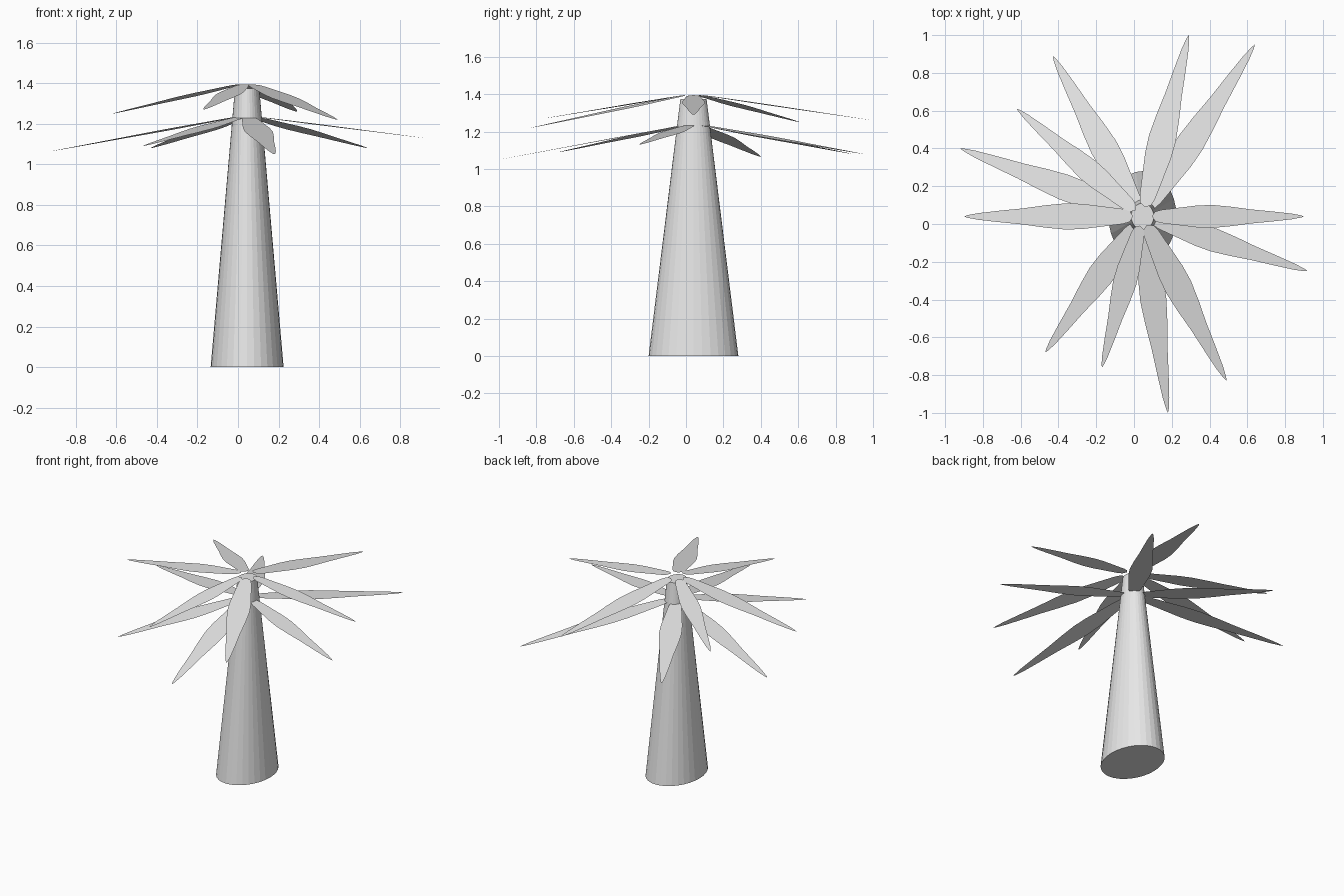
import bpy
import bmesh
from math import hypot
from mathutils import Vector

cube = bpy.data.objects.get("Cube")
if cube:
    bpy.data.objects.remove(cube)

GREY = (0.8, 0.8, 0.8, 1)
grey = bpy.data.materials.new("plain grey")
grey.use_nodes = True
grey.diffuse_color = GREY
grey.node_tree.nodes["Principled BSDF"].inputs["Base Color"].default_value = GREY

CENTRE = Vector((0.045, 0.04, 0))
TRUNK_HEIGHT = 1.375


def add_object(name, bm):
    mesh = bpy.data.meshes.new(name)
    bm.to_mesh(mesh)
    bm.free()
    mesh.materials.append(grey)
    obj = bpy.data.objects.new(name, mesh)
    bpy.context.collection.objects.link(obj)
    return obj


# Trunk: tapered, oval at the foot and nearly round at the top
bm = bmesh.new()
bmesh.ops.create_cone(bm, cap_ends=True, segments=32, radius1=1, radius2=0.5,
                      depth=TRUNK_HEIGHT)
for v in bm.verts:
    foot = v.co.z < 0
    rx, ry = (0.18, 0.24) if foot else (0.06, 0.07)
    flat = Vector((v.co.x, v.co.y)).normalized()
    v.co = CENTRE + Vector((flat.x * rx, flat.y * ry, 0 if foot else TRUNK_HEIGHT))
add_object("trunk", bm)

# Leaf outline: (fraction of length, half width)
OUTLINE = [(0.02, 0.03), (0.06, 0.042), (0.18, 0.056), (0.3, 0.07), (0.4, 0.073),
           (0.52, 0.062), (0.65, 0.045), (0.8, 0.031), (0.92, 0.018), (0.98, 0.007)]


def add_leaf(name, base, tip, width):
    """Flat leaf blade sloping from base to tip, level across its width."""
    base, tip = Vector(base), Vector(tip)
    along = tip - base
    side = along.cross(Vector((0, 0, 1))).normalized() * width
    right = [base + along * t + side * w for t, w in OUTLINE]
    left = [base + along * t - side * w for t, w in reversed(OUTLINE)]
    bm = bmesh.new()
    face = bm.faces.new([bm.verts.new(p) for p in [base, *right, tip, *left]])
    face.normal_update()
    if face.normal.z < 0:
        face.normal_flip()
    add_object(name, bm)


# Leaf crowns: base height, then tip x, y, z and relative width of each leaf
CROWNS = {
    "upper_leaf": (1.395, [(0.29, 1.0, 1.26, 1), (-0.62, 0.61, 1.25, 0.85),
                           (-0.9, 0.04, 1.25, 0.95), (0.9, 0.04, 1.29, 0.83),
                           (-0.17, -0.76, 1.27, 0.85), (0.49, -0.83, 1.22, 1)]),
    "lower_leaf": (1.235, [(0.64, 0.95, 1.08, 1), (-0.43, 0.89, 1.08, 1),
                           (-0.92, 0.4, 1.065, 0.95), (0.92, -0.25, 1.13, 0.85),
                           (-0.47, -0.68, 1.09, 0.95), (0.18, -1.0, 1.05, 0.95)]),
}
for name, (height, tips) in CROWNS.items():
    for i, (x, y, z, width) in enumerate(tips):
        dx, dy = x - CENTRE.x, y - CENTRE.y
        reach = 0.05 / hypot(dx, dy)
        base = (CENTRE.x + dx * reach, CENTRE.y + dy * reach, height)
        add_leaf(f"{name}_{i + 1}", base, (x, y, z), width)
